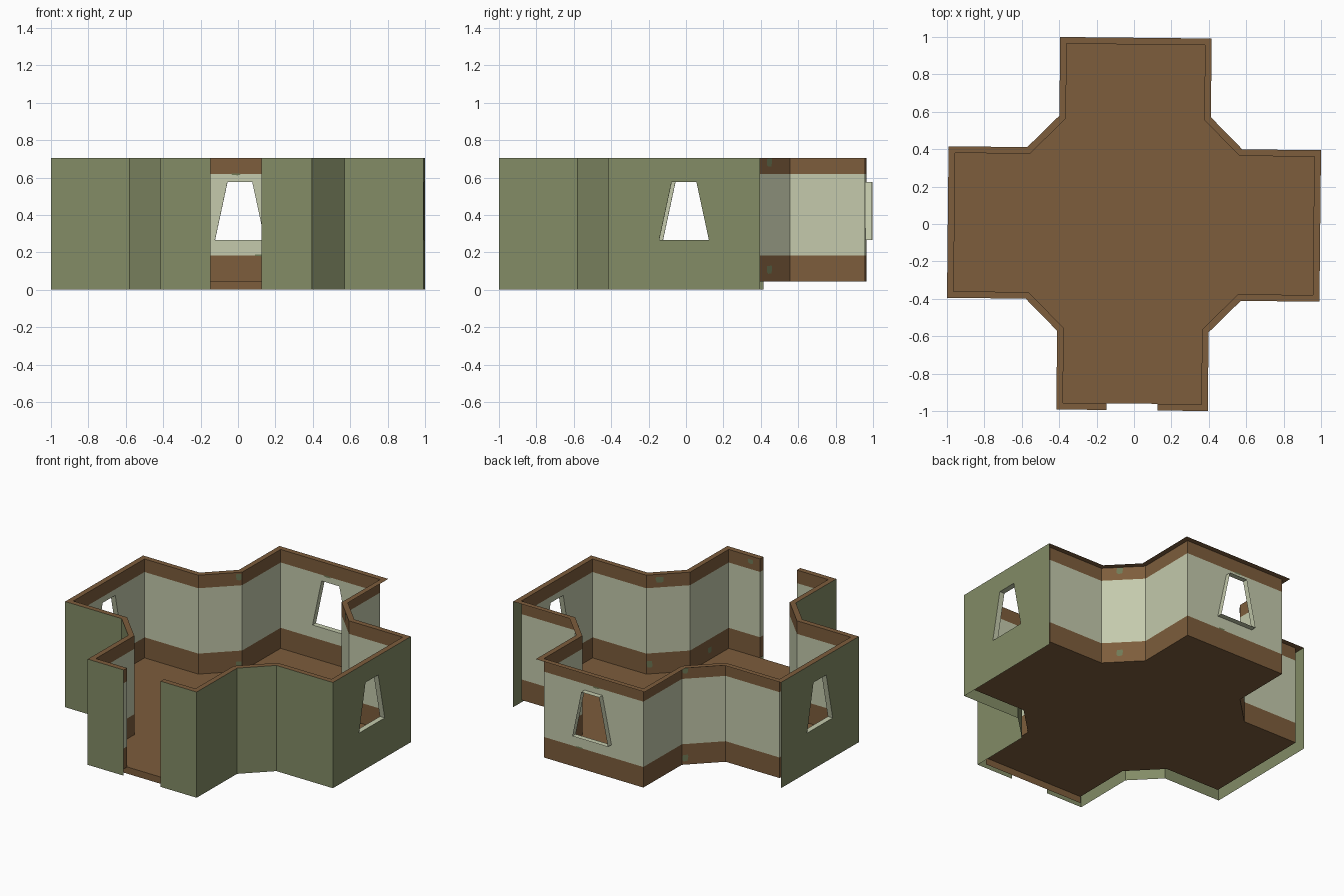
import bpy, math
from mathutils import Vector, Matrix

if "Cube" in bpy.data.objects:
    bpy.data.objects.remove(bpy.data.objects["Cube"])

TURN = Matrix.Rotation(math.radians(-0.6), 3, 'Z')   # whole room sits slightly turned
TOP, FLOOR = 0.705, 0.045
BAND_LO, BAND_HI = 0.182, 0.618                      # brown band limits
WIN = (0.265, 0.577, 0.133, 0.066)                   # z low, z high, half width low / high
DOOR = 0.137


def material(name, rgb):
    m = bpy.data.materials.new(name)
    lin = [((c / 255 + 0.055) / 1.055) ** 2.4 for c in rgb]
    m.diffuse_color = (*lin, 1)
    m.use_nodes = True
    m.node_tree.nodes["Principled BSDF"].inputs["Base Color"].default_value = m.diffuse_color
    return m


GREEN = material("olive_plaster", (131, 140, 102))
PALE = material("pale_plaster", (196, 202, 172))
BROWN = material("brown_wood", (125, 93, 60))
SPOT = material("moss_spot", (112, 122, 86))


def build(name, faces, mats):
    """faces: list of (points, material index)"""
    verts, polys = [], []
    for pts, _ in faces:
        polys.append(range(len(verts), len(verts) + len(pts)))
        verts += [TURN @ Vector(p) for p in pts]
    me = bpy.data.meshes.new(name)
    me.from_pydata(verts, [], [list(p) for p in polys])
    for m in mats:
        me.materials.append(m)
    for p, (_, mi) in zip(me.polygons, faces):
        p.material_index = mi
    ob = bpy.data.objects.new(name, me)
    bpy.context.collection.objects.link(ob)
    return ob


def outline(W, L, C):
    """Cross plan, counter-clockwise from the right to the left door edge."""
    pts = []
    for k in range(4):
        for x, y in [(-W, -C), (-W, -L), (W, -L), (W, -C)]:
            for _ in range(k):
                x, y = -y, x
            pts.append(Vector((x, y, 0)))
    return [Vector((DOOR, -L, 0))] + pts[2:] + pts[:2] + [Vector((-DOOR, -L, 0))]


OUT = outline(0.405, 0.9957, 0.575)
INN = outline(0.37, 0.96, 0.56)
WINDOWS = (4, 8, 12)
UP = Vector((0, 0, 1))


def win_corners(a, b):
    mid, d = (a + b) / 2, (b - a).normalized()
    z0, z1, w0, w1 = WIN
    return [mid - d * w0 + UP * z0, mid + d * w0 + UP * z0,
            mid + d * w1 + UP * z1, mid - d * w1 + UP * z1]


def wall(a, b, levels, window, mat_of, flip):
    """Vertical wall in horizontal strips, optionally with a tapered window."""
    if window:
        levels = sorted(levels + [WIN[0], WIN[1]])
    faces = []
    for z0, z1 in zip(levels, levels[1:]):
        lo, hi = [a + UP * z0, b + UP * z0], [b + UP * z1, a + UP * z1]
        if window and z0 == WIN[0]:
            c = win_corners(a, b)
            quads = [[lo[0], c[0], c[3], hi[1]], [c[1], lo[1], hi[0], c[2]]]
        else:
            quads = [lo + hi]
        for q in quads:
            faces.append((q[::-1] if flip else q, mat_of((z0 + z1) / 2)))
    return faces


def band(z):
    return 0 if BAND_LO < z < BAND_HI else 1


n = len(OUT) - 1
LEVELS = [FLOOR, BAND_LO, BAND_HI, TOP]

# outer walls: the back half has no outer skin
faces = []
for i in range(n):
    if not 5 <= i <= 11:
        faces += wall(OUT[i], OUT[i + 1], [0, TOP], i in WINDOWS, lambda z: 0, False)
build("outer_walls", faces, [GREEN])

# inner walls with brown bands, and the door jambs
faces = []
for i in range(n):
    faces += wall(INN[i], INN[i + 1], LEVELS, i in WINDOWS, band, True)
faces += wall(INN[0], OUT[0], LEVELS, False, band, False)
faces += wall(OUT[n], INN[n], LEVELS, False, band, False)
build("inner_walls", faces, [PALE, BROWN])

# flat rim on top of the walls
build("wall_rim", [([OUT[i] + UP * TOP, OUT[i + 1] + UP * TOP,
                     INN[i + 1] + UP * TOP, INN[i] + UP * TOP], 0)
                   for i in range(n)], [BROWN])

# floor and the door sill below it
build("floor", [([p + UP * FLOOR for p in INN], 0)], [BROWN])
build("door_sill", wall(INN[16], INN[1], [0, FLOOR], False, lambda z: 0, False), [BROWN])

# window reveals joining inner and outer skin
faces = []
for i in WINDOWS:
    o, c = win_corners(OUT[i], OUT[i + 1]), win_corners(INN[i], INN[i + 1])
    faces += [([o[k], o[(k + 1) % 4], c[(k + 1) % 4], c[k]], 0) for k in range(4)]
build("window_reveals", faces, [PALE])

# small worn spots: wall index, position along it, height, half width, half height
SPOTS = [(6, .42, .107, .02, .022), (6, .42, .68, .02, .022),
         (10, .08, .09, .018, .022), (10, .08, .675, .018, .022),
         (2, .7, .67, .025, .02), (2, .93, .11, .018, .022),
         (0, .3, .67, .02, .015), (1, .5, .11, .02, .02),
         (8, .53, .617, .025, .005), (8, .36, .184, .025, .005)]
faces = []
for i, t, z, hw, hh in SPOTS:
    a, b = INN[i], INN[i + 1]
    d = (b - a).normalized()
    nrm = d.cross(UP) * 0.003
    c = a.lerp(b, t) + UP * z
    ring = [c + d * hw * x + UP * hh * y for x, y in
            [(-1, -.6), (-.5, -1), (.7, -.9), (1, .5), (.8, 1), (-.9, .9)]]
    faces.append(([p + nrm for p in ring], 0))
    faces.append(([p - nrm for p in ring[::-1]], 0))
build("worn_spots", faces, [SPOT])
